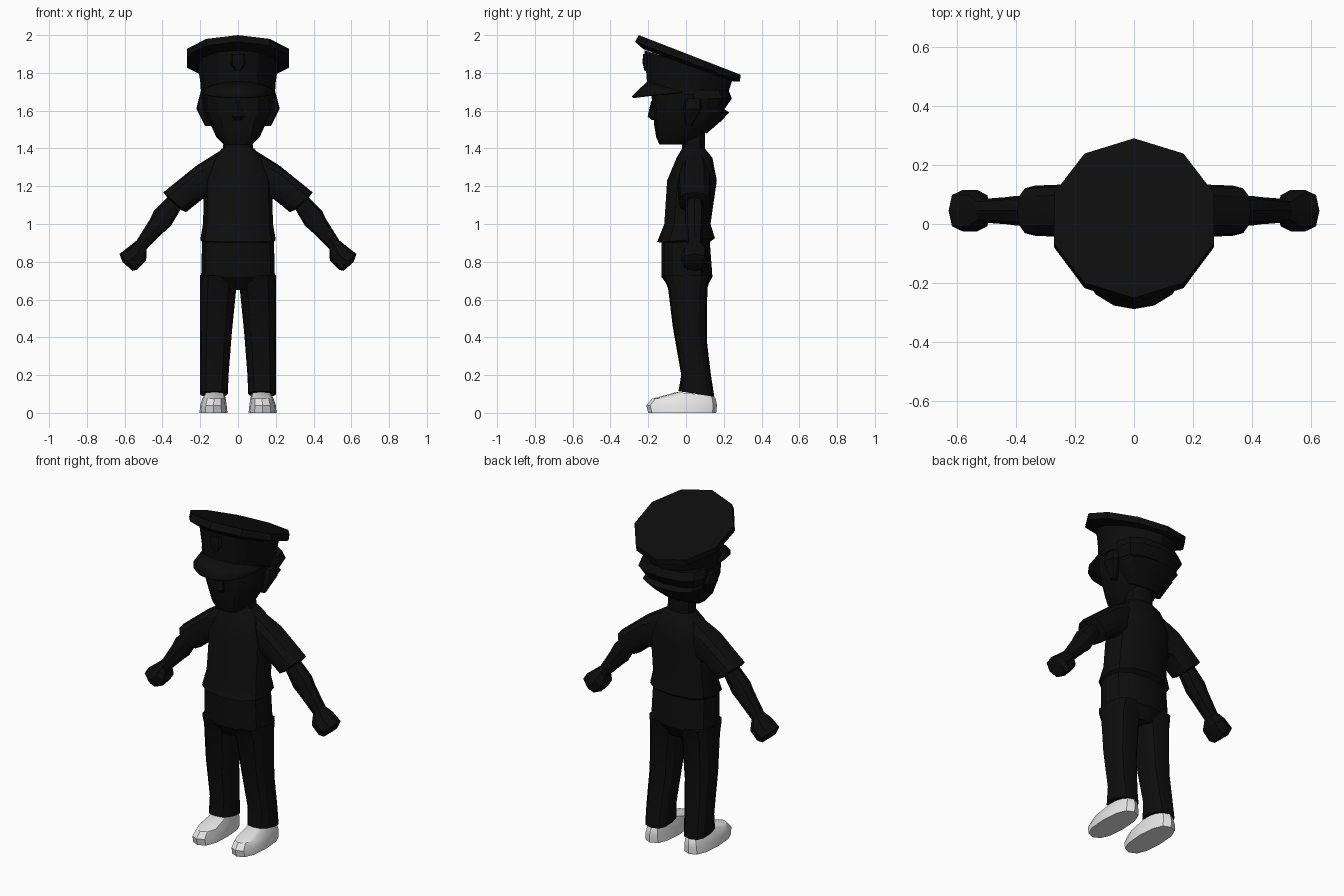
import bpy
import bmesh
import math

if "Cube" in bpy.data.objects:
    bpy.data.objects.remove(bpy.data.objects["Cube"], do_unlink=True)


def material(name, value):
    mat = bpy.data.materials.new(name)
    mat.use_nodes = True
    colour = (value, value, value, 1)
    mat.diffuse_color = colour
    mat.node_tree.nodes["Principled BSDF"].inputs["Base Color"].default_value = colour
    return mat


BLACK = material("uniform black", .004)
PALE = material("shoe pale grey", .8)


def finish(name, bm, mat):
    bmesh.ops.recalc_face_normals(bm, faces=bm.faces)
    mesh = bpy.data.meshes.new(name)
    bm.to_mesh(mesh)
    bm.free()
    mesh.materials.append(mat)
    obj = bpy.data.objects.new(name, mesh)
    bpy.context.collection.objects.link(obj)
    bpy.ops.object.select_all(action="DESELECT")
    obj.select_set(True)
    bpy.context.view_layer.objects.active = obj
    bpy.ops.object.shade_smooth_by_angle(angle=math.radians(30))
    return obj


def outline(sides, squareness):
    """Points of a rounded square, from circle to boxier as squareness drops."""
    for i in range(sides):
        angle = math.tau * i / sides
        yield [math.copysign(abs(v) ** squareness, v)
               for v in (math.cos(angle), math.sin(angle))]


def ring(height, front, back, half, centre=0, lean=0):
    """Level cross-section; lean lifts the back edge relative to the front."""
    middle, depth = (front + back) / 2, (back - front) / 2
    return lambda c, s: (centre + s * half, middle + c * depth, height + c * lean / 2)


def cuff(x, height, radius, depth, tilt=41):
    """Cross-section of an arm, standing across its length."""
    angle = math.radians(tilt)
    across, rise = radius * math.cos(angle), radius * math.sin(angle)
    return lambda c, s: (x + c * across, .045 + s * depth, height + c * rise)


def loft(name, *sections, mat=BLACK, sides=12, squareness=.8, mirror=1):
    """Skin a closed body over a series of cross-sections."""
    bm = bmesh.new()
    loops = []
    for section in sections:
        points = [section(c, s) for c, s in outline(sides, squareness)]
        loops.append([bm.verts.new((x * mirror, y, z)) for x, y, z in points])
    for low, high in zip(loops, loops[1:]):
        for i in range(sides):
            bm.faces.new((low[i - 1], low[i], high[i], high[i - 1]))
    bm.faces.new(loops[0])
    bm.faces.new(loops[-1])
    return finish(name, bm, mat)


# Shirt with a gathered hem
loft("shirt",
     ring(height=.9, front=-.12, back=.12, half=.185),
     ring(height=.915, front=-.153, back=.153, half=.2, lean=.02),
     ring(height=1, front=-.115, back=.13, half=.185),
     ring(height=1.23, front=-.1, back=.163, half=.18),
     ring(height=1.35, front=-.05, back=.14, half=.13),
     ring(height=1.4, front=-.02, back=.1, half=.085))

# Hips
loft("trouser_hips",
     ring(height=.65, front=-.08, back=.1, half=.1),
     ring(height=.72, front=-.13, back=.14, half=.195),
     ring(height=.92, front=-.13, back=.125, half=.19))

# Neck, head and nose
loft("neck",
     ring(height=1.37, front=-.02, back=.1, half=.08),
     ring(height=1.5, front=-.02, back=.1, half=.075))
loft("head",
     ring(height=1.42, front=-.14, back=0, half=.075),
     ring(height=1.46, front=-.158, back=.08, half=.115),
     ring(height=1.52, front=-.168, back=.13, half=.142),
     ring(height=1.6, front=-.175, back=.18, half=.178),
     ring(height=1.75, front=-.19, back=.21, half=.19))
loft("nose",
     ring(height=1.55, front=-.18, back=-.13, half=.025),
     ring(height=1.57, front=-.203, back=-.13, half=.035),
     ring(height=1.65, front=-.185, back=-.13, half=.015), sides=6)

# Layered hair at the back of the head
loft("lower_hair",
     ring(height=1.49, front=.02, back=.11, half=.1, lean=-.02),
     ring(height=1.54, front=0, back=.18, half=.15),
     ring(height=1.59, front=0, back=.23, half=.18),
     ring(height=1.61, front=0, back=.2, half=.18))
loft("upper_hair",
     ring(height=1.61, front=0, back=.205, half=.18),
     ring(height=1.665, front=-.01, back=.243, half=.207),
     ring(height=1.71, front=-.02, back=.225, half=.195))

# Peaked cap: band, tilted crown and badge
loft("cap_band",
     ring(height=1.685, front=-.2, back=.22, half=.195),
     ring(height=1.755, front=-.207, back=.243, half=.2),
     ring(height=1.845, front=-.22, back=.245, half=.215, lean=-.15), squareness=1)
loft("cap_crown",
     ring(height=1.84, front=-.225, back=.25, half=.23, lean=-.17),
     ring(height=1.86, front=-.27, back=.285, half=.285, lean=-.21),
     ring(height=1.895, front=-.25, back=.29, half=.285, lean=-.21),
     sides=10, squareness=1)
loft("cap_badge",
     ring(height=1.81, front=-.22, back=-.19, half=.015),
     ring(height=1.85, front=-.23, back=-.19, half=.04),
     ring(height=1.9, front=-.228, back=-.19, half=.035), sides=8)

# Visor sloping down from the band
bm = bmesh.new()
steps = 8
edges = []
for i in range(steps + 1):
    angle = math.radians(80) * (2 * i / steps - 1)
    reach, x = math.cos(angle), .2 * math.sin(angle)
    inner = bm.verts.new((x, .02 - .225 * reach, 1.69 + .065 * reach))
    outer = bm.verts.new((x, .02 - .308 * reach ** .65, 1.7 - .025 * reach))
    edges.append((inner, outer))
for (inner, outer), (next_inner, next_outer) in zip(edges, edges[1:]):
    bm.faces.new((inner, outer, next_outer, next_inner))
visor = finish("cap_visor", bm, BLACK)
visor.modifiers.new("thickness", "SOLIDIFY").thickness = .012

# Paired parts
for label, side in (("left", 1), ("right", -1)):
    loft(label + "_ear",
         ring(height=1.52, front=0, back=.03, half=.02, centre=.155),
         ring(height=1.61, front=-.015, back=.085, half=.036, centre=.185),
         ring(height=1.665, front=0, back=.08, half=.022, centre=.185),
         sides=8, mirror=side)
    loft(label + "_sleeve",
         cuff(x=.08, height=1.26, radius=.13, depth=.06, tilt=85),
         cuff(x=.205, height=1.22, radius=.09, depth=.09, tilt=80),
         cuff(x=.335, height=1.115, radius=.08, depth=.085),
         cuff(x=.335, height=1.105, radius=.05, depth=.055), mirror=side)
    loft(label + "_forearm",
         cuff(x=.33, height=1.12, radius=.045, depth=.045),
         cuff(x=.4, height=1.03, radius=.06, depth=.05),
         cuff(x=.43, height=.99, radius=.05, depth=.046),
         cuff(x=.51, height=.89, radius=.035, depth=.04), sides=8, mirror=side)
    loft(label + "_hand",
         cuff(x=.51, height=.89, radius=.035, depth=.04),
         cuff(x=.53, height=.845, radius=.058, depth=.07),
         cuff(x=.58, height=.8, radius=.063, depth=.07),
         cuff(x=.585, height=.775, radius=.035, depth=.045), sides=8, mirror=side)
    loft(label + "_trouser_leg",
         ring(height=.1, front=-.04, back=.15, half=.074, centre=.128, lean=-.03),
         ring(height=.2, front=-.025, back=.132, half=.076, centre=.126),
         ring(height=.42, front=-.07, back=.11, half=.084, centre=.117, lean=-.07),
         ring(height=.66, front=-.095, back=.113, half=.096, centre=.105),
         ring(height=.73, front=-.125, back=.135, half=.1, centre=.1), mirror=side)
    loft(label + "_shoe",
         ring(height=0, front=-.2, back=.16, half=.074, centre=.13),
         ring(height=.04, front=-.21, back=.164, half=.07, centre=.13),
         ring(height=.075, front=-.18, back=.157, half=.062, centre=.127),
         ring(height=.1, front=-.05, back=.145, half=.052, centre=.124, lean=-.02),
         mat=PALE, mirror=side)
